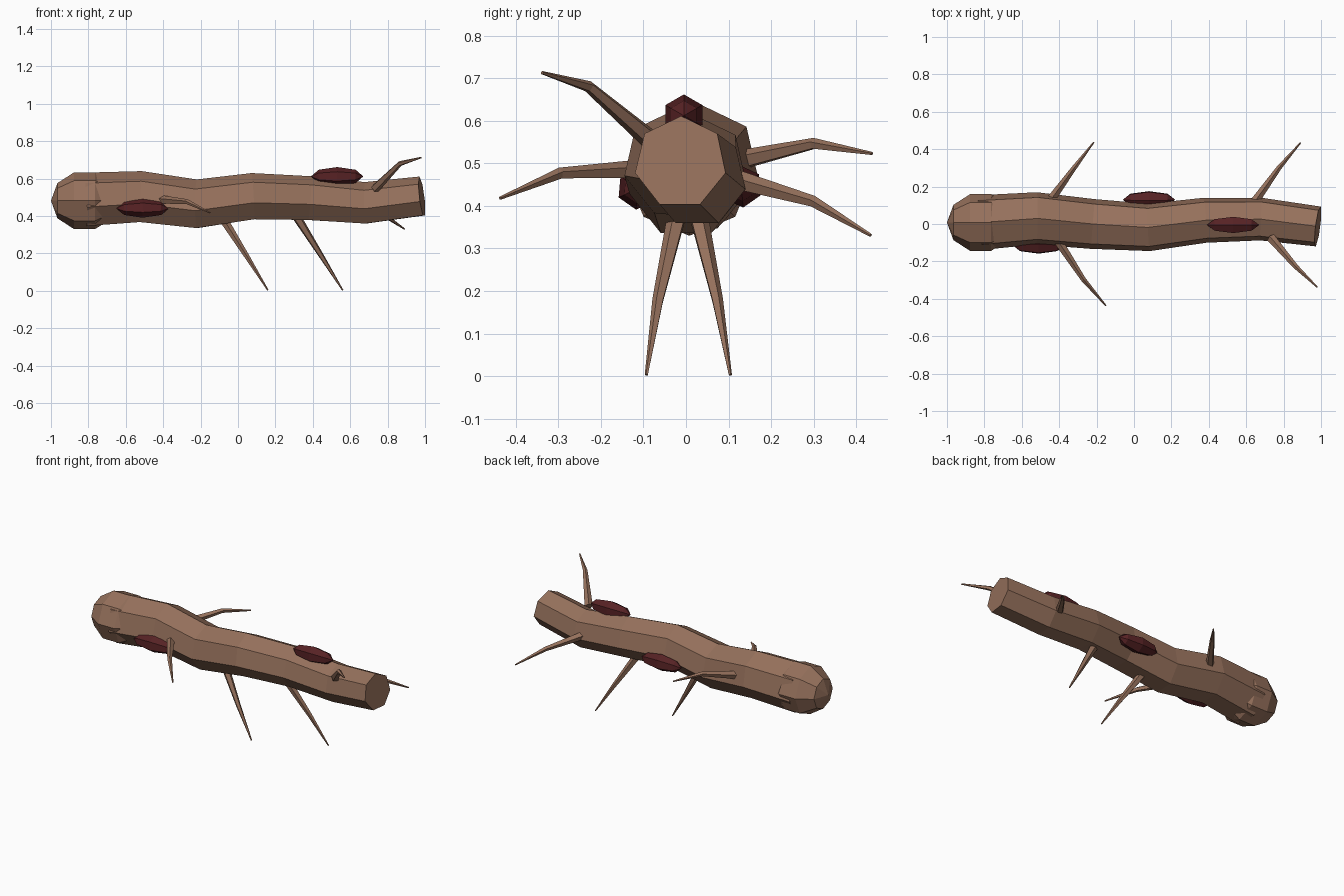
import bpy, bmesh, math
from mathutils import Vector, Matrix

if "Cube" in bpy.data.objects:
    bpy.data.objects.remove(bpy.data.objects["Cube"])


def material(name, rgb):
    m = bpy.data.materials.new(name)
    m.diffuse_color = (*rgb, 1)
    m.use_nodes = True
    m.node_tree.nodes["Principled BSDF"].inputs["Base Color"].default_value = m.diffuse_color
    return m


BARK = material("brown bark", (0.305, 0.165, 0.107))
POD = material("dark red pod", (0.095, 0.016, 0.018))


def finish(name, bm, mat):
    bmesh.ops.recalc_face_normals(bm, faces=bm.faces)
    me = bpy.data.meshes.new(name)
    bm.to_mesh(me)
    bm.free()
    me.materials.append(mat)
    ob = bpy.data.objects.new(name, me)
    bpy.context.collection.objects.link(ob)
    return ob


def tube(name, path, radii, sides, mat):
    """Faceted tube whose rings stand square to the path, one corner upward."""
    pts = [Vector(p) for p in path]
    bm = bmesh.new()
    rings = []
    for i, (p, r) in enumerate(zip(pts, radii)):
        t = (pts[min(i + 1, len(pts) - 1)] - pts[max(i - 1, 0)]).normalized()
        side = Vector((0, 0, 1)).cross(t).normalized()
        up = t.cross(side)
        ring = []
        for k in range(sides):
            a = math.pi / 2 + k * math.tau / sides
            ring.append(bm.verts.new(p + r * (math.cos(a) * side + math.sin(a) * up)))
        rings.append(ring)
    for a, b in zip(rings, rings[1:]):
        for k in range(sides):
            n = (k + 1) % sides
            bm.faces.new((a[k], a[n], b[n], b[k]))
    bm.faces.new(rings[0])
    bm.faces.new(rings[-1])
    return finish(name, bm, mat)


def ball(name, centre, length, radius, segments, rings, roll, mat):
    """Low-poly ellipsoid with its poles along x."""
    bm = bmesh.new()
    m = (Matrix.Translation(centre) @ Matrix.Rotation(roll, 4, 'X')
         @ Matrix.Rotation(math.pi / 2, 4, 'Y')
         @ Matrix.Diagonal((radius, radius, length, 1)))
    bmesh.ops.create_uvsphere(bm, u_segments=segments, v_segments=rings,
                              radius=1, matrix=m)
    return finish(name, bm, mat)


# Crooked seven-sided log body
tube("body",
     [(-0.82, 0.008, 0.482), (-0.52, 0.03, 0.497), (-0.22, 0.0, 0.459),
      (0.08, -0.018, 0.50), (0.38, 0.02, 0.49), (0.68, 0.026, 0.465),
      (0.983, -0.013, 0.502)],
     [0.15 - 0.04 * i / 6 for i in range(7)], 7, BARK)

# Rounded head
ball("head", (-0.82, 0.008, 0.482), 0.18, 0.16, 8, 5, 0, BARK)

# Pods set on the bark, flat side outward (angle from +y towards +z)
for name, pos, deg in (("pod_front", (-0.51, -0.113, 0.441), 205),
                       ("pod_back", (0.08, 0.13, 0.446), -25),
                       ("pod_top", (0.53, -0.005, 0.612), 90)):
    ball(name, pos, 0.14, 0.05, 6, 4, math.radians(deg), POD)

# Bent, tapering twig legs: base, bend, tip
LEGS = {
    "leg_under_front": ((-0.07, -0.022, 0.37), (0.05, -0.065, 0.18), (0.16, -0.093, 0.003)),
    "leg_under_back": ((0.33, 0.03, 0.37), (0.45, 0.073, 0.18), (0.56, 0.104, 0.003)),
    "twig_front_rear": ((0.755, -0.10, 0.57), (0.865, -0.228, 0.68), (0.98, -0.338, 0.713)),
    "twig_front_head": ((-0.39, -0.115, 0.485), (-0.27, -0.297, 0.476), (-0.15, -0.437, 0.418)),
    "twig_back_head": ((-0.43, 0.15, 0.512), (-0.32, 0.30, 0.546), (-0.215, 0.437, 0.523)),
    "twig_back_rear": ((0.66, 0.14, 0.455), (0.775, 0.30, 0.41), (0.89, 0.434, 0.331)),
}
for name, pts in LEGS.items():
    base, bend, tip = map(Vector, pts)
    root = base - (bend - base).normalized() * 0.04   # sink the root into the body
    tube(name, [root, bend, tip], (0.025, 0.014, 0.004), 5, BARK)
